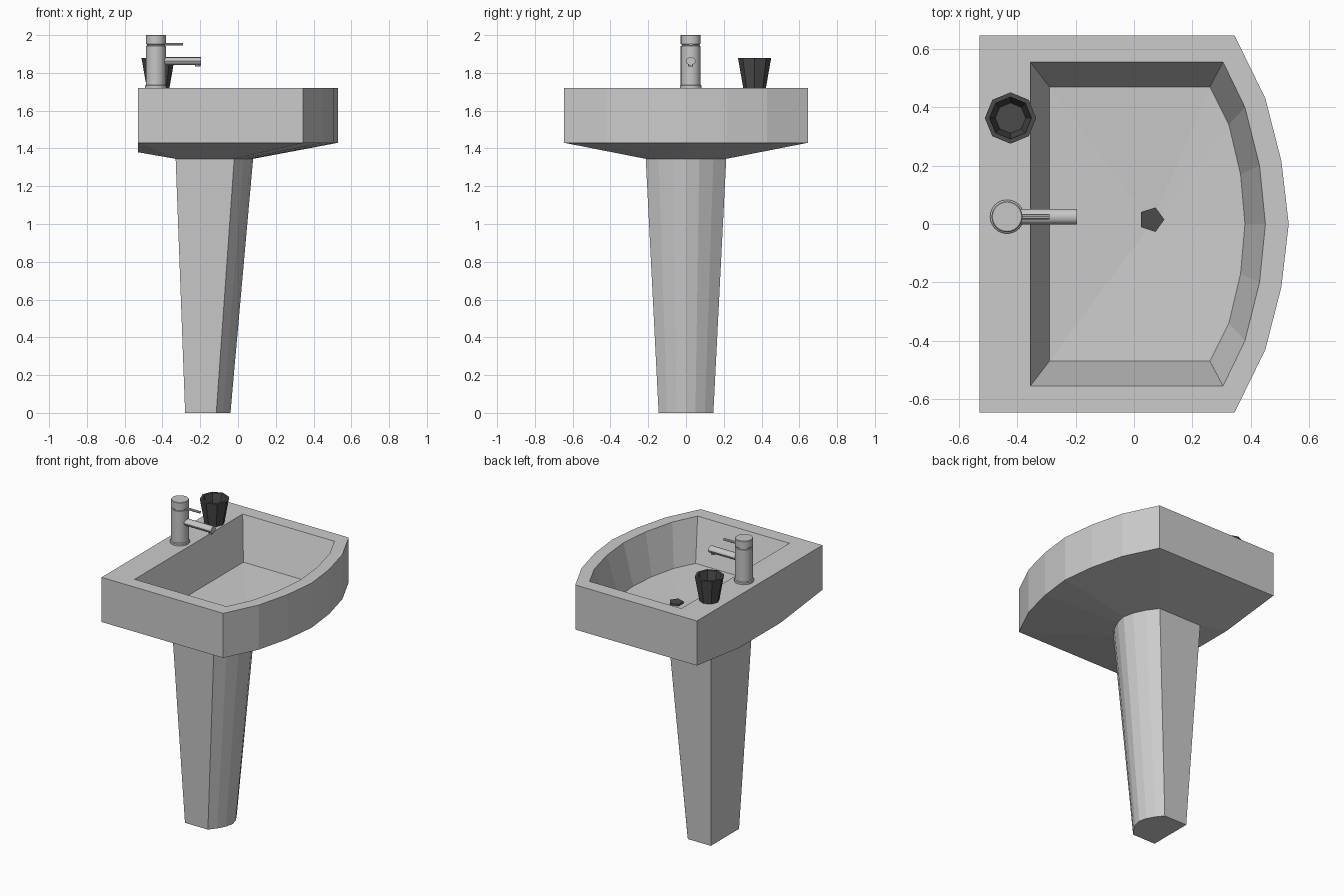
import bpy, bmesh, math
from mathutils import Matrix

if "Cube" in bpy.data.objects:
    bpy.data.objects.remove(bpy.data.objects["Cube"])


def material(name, v):
    m = bpy.data.materials.new(name)
    m.diffuse_color = (v, v, v, 1)
    m.use_nodes = True
    m.node_tree.nodes["Principled BSDF"].inputs["Base Color"].default_value = m.diffuse_color
    return m


CERAMIC = material("pale_grey_ceramic", 0.60)
CHROME = material("grey_metal", 0.57)
DARK = material("dark_grey", 0.07)


def finish(name, bm, mat, smooth=False):
    bmesh.ops.remove_doubles(bm, verts=bm.verts, dist=0.0005)
    bmesh.ops.recalc_face_normals(bm, faces=bm.faces)
    me = bpy.data.meshes.new(name)
    bm.to_mesh(me)
    bm.free()
    me.materials.append(mat)
    ob = bpy.data.objects.new(name, me)
    bpy.context.collection.objects.link(ob)
    if smooth:
        bpy.ops.object.select_all(action='DESELECT')
        ob.select_set(True)
        bpy.context.view_layer.objects.active = ob
        bpy.ops.object.shade_smooth_by_angle(angle=math.radians(35))
    return ob


def d_ring(z, back, half, z_back=None):
    """Mirrored D outline: half = points from the side corner to the nose;
    two extra points on the back edge may sit lower."""
    side = half[0][1]
    q = min(0.215, side)
    zb = z if z_back is None else z_back
    right = [(back, -q, zb), (back, -side, z)] + [(x, -y, z) for x, y in half]
    left = [(x, -y, zz) for x, y, zz in right if abs(y) > 1e-6]
    return right + left[::-1]


def loft(name, rings, mat, cap_start=False, cap_end=False, tip=None, smooth=False):
    bm = bmesh.new()
    vr = [[bm.verts.new(p) for p in r] for r in rings]
    n = len(vr[0])
    for a, b in zip(vr, vr[1:]):
        for i in range(n):
            j = (i + 1) % n
            bm.faces.new((a[i], a[j], b[j], b[i]))
    if cap_start:
        bm.faces.new(vr[0])
    if cap_end:
        bm.faces.new(vr[-1])
    if tip:
        t = bm.verts.new(tip)
        for i in range(n):
            bm.faces.new((vr[-1][i], vr[-1][(i + 1) % n], t))
    return finish(name, bm, mat, smooth)


def turned(name, cx, cy, profile, sides, mat, smooth=False):
    """Closed solid turned around a vertical axis from (radius, z) pairs."""
    rings = [[(cx + r * math.cos(2 * math.pi * i / sides),
               cy + r * math.sin(2 * math.pi * i / sides), z)
              for i in range(sides)] for r, z in profile]
    return loft(name, rings, mat, True, True, smooth=smooth)


def rod(name, x0, x1, y, z, ry, rz, sides, mat):
    """Bar along x with an elliptical section."""
    rings = [[(x, y + ry * math.cos(2 * math.pi * i / sides),
               z + rz * math.sin(2 * math.pi * i / sides))
              for i in range(sides)] for x in (x0, x1)]
    return loft(name, rings, mat, True, True, smooth=True)


# D-shaped sections
foot = [(-0.115, 0.145), (-0.08, 0.10), (-0.052, 0.05), (-0.04, 0)]
neck = [(-0.02, 0.213), (0.03, 0.145), (0.066, 0.07), (0.08, 0)]
outer = [(0.345, 0.645), (0.45, 0.43), (0.505, 0.215), (0.53, 0)]
mouth = [(0.305, 0.555), (0.38, 0.40), (0.43, 0.20), (0.45, 0)]
floor = [(0.26, 0.47), (0.325, 0.34), (0.365, 0.17), (0.38, 0)]

# Pedestal
loft("pedestal", [d_ring(0, -0.28, foot), d_ring(1.345, -0.33, neck)],
     CERAMIC, cap_start=True)

# Basin: sloping underside, outer wall, rim, bowl wall, shallow bowl floor
loft("basin", [d_ring(1.345, -0.33, neck),
               d_ring(1.43, -0.53, outer, 1.38),
               d_ring(1.72, -0.53, outer),
               d_ring(1.72, -0.355, mouth),
               d_ring(1.457, -0.29, floor)],
     CERAMIC, tip=(0.06, 0.0, 1.435))

# Drain plug
turned("drain_plug", 0.06, 0.015, [(0.044, 1.425), (0.044, 1.448)], 5, DARK)

# Tap: flange, body and cap with a narrow groove
TX, TY = -0.435, 0.025
turned("tap_body", TX, TY,
       [(0.058, 1.72), (0.058, 1.732), (0.053, 1.736), (0.053, 1.943), (0.046, 1.944),
        (0.046, 1.951), (0.053, 1.952), (0.053, 1.997), (0.050, 2.0)],
       24, CHROME, True)
rod("tap_spout", TX + 0.03, -0.195, TY, 1.862, 0.026, 0.021, 12, CHROME)
turned("tap_outlet", -0.213, TY, [(0.014, 1.833), (0.014, 1.85)], 10, CHROME, True)
rod("tap_lever", TX + 0.02, -0.29, TY, 1.951, 0.009, 0.007, 8, CHROME)

# Tumbler: eight-sided hollow cup
turned("tumbler", -0.423, 0.363,
       [(0.060, 1.72), (0.088, 1.88), (0.072, 1.88), (0.052, 1.735)], 8, DARK)
